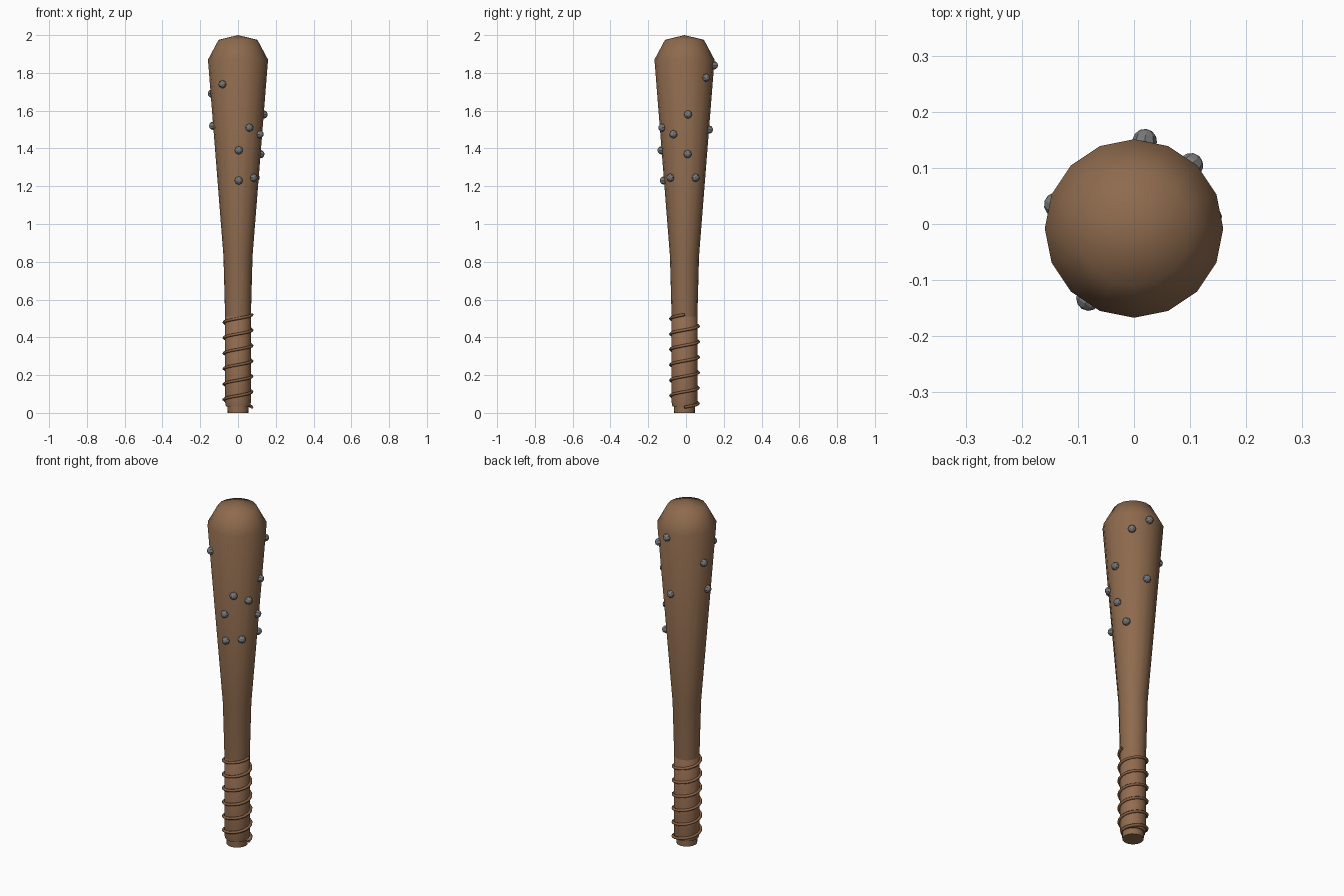
import bpy, bmesh, math
from mathutils import Matrix, Vector

if "Cube" in bpy.data.objects:
    bpy.data.objects.remove(bpy.data.objects["Cube"], do_unlink=True)

CENTRE_Y = -0.008
SIDES = 16


def material(name, colour):
    m = bpy.data.materials.new(name)
    m.use_nodes = True
    m.diffuse_color = (*colour, 1)
    m.node_tree.nodes["Principled BSDF"].inputs["Base Color"].default_value = (*colour, 1)
    return m


wood = material("brown wood", (0.27, 0.145, 0.075))
leather = material("leather", (0.29, 0.15, 0.08))
cord_brown = material("cord brown", (0.25, 0.12, 0.055))
iron = material("grey iron", (0.19, 0.19, 0.19))


def finish(bm, name, mat, smooth_angle=None):
    bmesh.ops.recalc_face_normals(bm, faces=bm.faces)
    mesh = bpy.data.meshes.new(name)
    bm.to_mesh(mesh)
    bm.free()
    mesh.materials.append(mat)
    obj = bpy.data.objects.new(name, mesh)
    bpy.context.collection.objects.link(obj)
    if smooth_angle:
        bpy.ops.object.select_all(action='DESELECT')
        obj.select_set(True)
        bpy.context.view_layer.objects.active = obj
        bpy.ops.object.shade_smooth_by_angle(angle=math.radians(smooth_angle))
    return obj


def turned(name, profile, mat):
    """Spin a (radius, height) profile round the club's axis."""
    bm = bmesh.new()
    verts = [bm.verts.new((r, 0, z)) for r, z in profile]
    edges = [bm.edges.new(pair) for pair in zip(verts, verts[1:])]
    bmesh.ops.spin(bm, geom=verts + edges, cent=(0, 0, 0), axis=(0, 0, 1),
                   angle=math.tau, steps=SIDES, use_merge=True)
    bmesh.ops.remove_doubles(bm, verts=bm.verts, dist=0.0005)
    bmesh.ops.translate(bm, verts=bm.verts, vec=(0, CENTRE_Y, 0))
    return finish(bm, name, mat, 50)


# Tapered wooden club
turned("club_body", [(0, 0), (0.056, 0), (0.068, 0.5), (0.077, 0.83),
                     (0.159, 1.87), (0.103, 1.975), (0, 2)], wood)

# Leather sleeve round the handle
turned("grip_sleeve", [(0, 0.035), (0.064, 0.035), (0.069, 0.06),
                       (0.069, 0.51), (0.062, 0.52), (0, 0.52)], leather)

# Cord wound up the handle
TURNS, STEPS = 6, 16
curve = bpy.data.curves.new("grip_cord", 'CURVE')
curve.dimensions = '3D'
curve.bevel_depth = 0.008
curve.bevel_resolution = 1
curve.use_fill_caps = True
curve.materials.append(cord_brown)
spline = curve.splines.new('POLY')
spline.points.add(TURNS * STEPS)
for i, p in enumerate(spline.points):
    a = math.tau * i / STEPS
    p.co = (0.074 * math.cos(a), CENTRE_Y + 0.074 * math.sin(a),
            0.03 + 0.49 * i / (TURNS * STEPS), 1)
spline.use_smooth = True
cord = bpy.data.objects.new("grip_cord", curve)
bpy.context.collection.objects.link(cord)

# Iron studs: (angle in degrees, height)
studs = [(83, 1.84), (48, 1.775), (237, 1.74), (163, 1.69), (8, 1.58),
         (181, 1.52), (297, 1.51), (84, 1.5), (333, 1.475), (272, 1.39),
         (8, 1.37), (318, 1.245), (32, 1.245), (272, 1.23)]
bm = bmesh.new()
for degrees, z in studs:
    a = math.radians(degrees)
    r = 0.077 + 0.079 * (z - 0.83)
    out = Vector((math.cos(a), math.sin(a), 0))
    turn = out.to_track_quat('Z', 'Y').to_matrix().to_4x4()
    place = Matrix.Translation(out * r + Vector((0, CENTRE_Y, z)))
    bmesh.ops.create_uvsphere(bm, u_segments=8, v_segments=6, radius=0.022,
                              matrix=place @ turn)
finish(bm, "iron_studs", iron)
